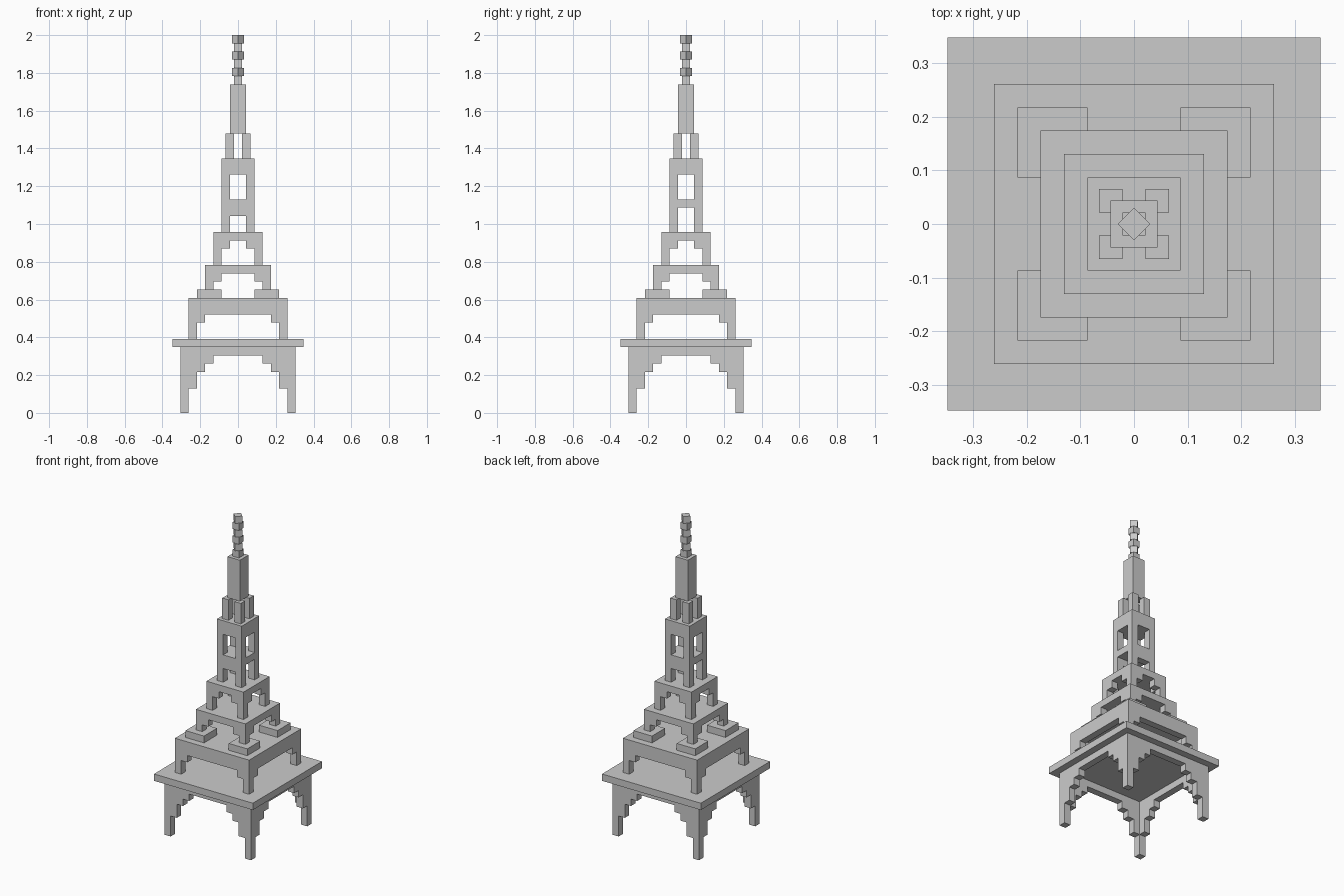
import bpy, bmesh, math

if "Cube" in bpy.data.objects:
    bpy.data.objects.remove(bpy.data.objects["Cube"])

U = 2 / 46  # everything sits on a 46-step height grid


def prism(bm, pts, z0, z1):
    """Extrude a counter-clockwise footprint from z0 to z1 (grid units)."""
    lo = [bm.verts.new((x * U, y * U, z0 * U)) for x, y in pts]
    hi = [bm.verts.new((x * U, y * U, z1 * U)) for x, y in pts]
    bm.faces.new(lo[::-1])
    bm.faces.new(hi)
    n = len(pts)
    for i in range(n):
        j = (i + 1) % n
        bm.faces.new((lo[i], lo[j], hi[j], hi[i]))


def rect(x0, y0, x1, y1):
    return [(x0, y0), (x1, y0), (x1, y1), (x0, y1)]


def square(h):
    return rect(-h, -h, h, h)


def corners(bm, pts, z0, z1):
    """Repeat a footprint in all four corners."""
    for _ in range(4):
        prism(bm, pts, z0, z1)
        pts = [(-y, x) for x, y in pts]


def bracket(o, i):
    """Corner footprint, one unit thick, reaching from o inward to i."""
    if i == o - 1:
        return rect(i, i, o, o)
    return [(o, i), (o, o), (i, o), (i, o - 1), (o - 1, o - 1), (o - 1, i)]


def finish(name, bm):
    bmesh.ops.recalc_face_normals(bm, faces=bm.faces)
    me = bpy.data.meshes.new(name)
    bm.to_mesh(me)
    bm.free()
    ob = bpy.data.objects.new(name, me)
    bpy.context.collection.objects.link(ob)


def tier(name, outer, steps, deck, z0, z1):
    """Stepped legs (inner, z0, z1) carrying a square deck."""
    bm = bmesh.new()
    for i, a, b in steps:
        corners(bm, bracket(outer, i), a, b)
    prism(bm, square(deck), z0, z1)
    finish(name, bm)


# Arched lower tiers
tier("base_arches", 7, [(6, 0, 3), (5, 3, 5), (4, 5, 6), (3, 6, 7), (0, 7, 8)], 8, 8, 9)
tier("second_tier", 6, [(5, 9, 11), (4, 11, 12), (0, 12, 13)], 6, 13, 14)

# Corner pads on the second tier
bm = bmesh.new()
corners(bm, rect(2, 2, 5, 5), 14, 15)
finish("corner_pads", bm)

tier("third_tier", 4, [(3, 15, 16), (2, 16, 17)], 4, 17, 18)
tier("fourth_tier", 3, [(2, 18, 20), (1, 20, 21)], 3, 21, 22)

# Open shaft with two window rows, a floor and lintels
bm = bmesh.new()
corners(bm, rect(1, 1, 2, 2), 22, 25)
for y in (-2, 1):
    prism(bm, rect(-1, y, 1, y + 1), 24, 25)
prism(bm, square(2), 25, 26)
corners(bm, rect(1, 1, 2, 2), 26, 29)
prism(bm, square(2), 29, 31)
finish("open_shaft", bm)

# Four small posts holding the upper column
bm = bmesh.new()
corners(bm, rect(.5, .5, 1.5, 1.5), 31, 34)
finish("lantern_posts", bm)

bm = bmesh.new()
prism(bm, square(1), 34, 40)
finish("upper_column", bm)

# Spire: cubes alternating square and turned 45 degrees
bm = bmesh.new()
d = math.sqrt(.5)
for z in range(40, 46):
    turned = z % 2 == 1
    prism(bm, [(d, 0), (0, d), (-d, 0), (0, -d)] if turned else square(.5), z, z + 1)
finish("spire", bm)
